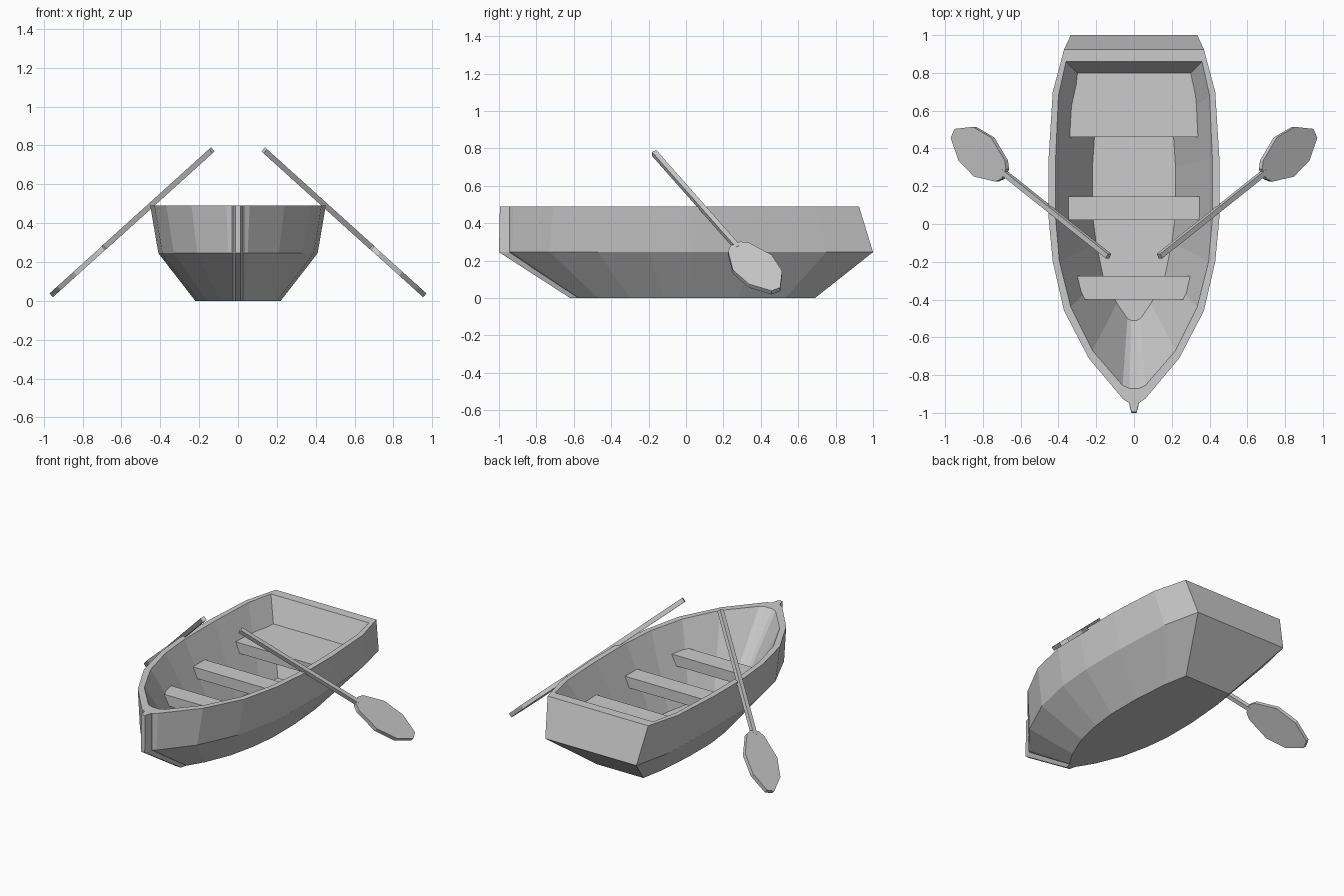
import bpy, bmesh
from mathutils import Vector, Matrix

if "Cube" in bpy.data.objects:
    bpy.data.objects.remove(bpy.data.objects["Cube"])


def loft(name, levels, matrix=None):
    """Closed solid through levels of (z, half outline); each outline is mirrored in x."""
    bm = bmesh.new()
    rings = []
    for z, half in levels:
        pts = half + [(-x, y) for x, y in reversed(half)]
        rings.append([bm.verts.new((x, y, z)) for x, y in pts])
    for a, b in zip(rings, rings[1:]):
        for i in range(len(a)):
            j = (i + 1) % len(a)
            bm.faces.new((a[i], a[j], b[j], b[i]))
    bm.faces.new(rings[0])
    bm.faces.new(rings[-1])
    if matrix:
        bm.transform(matrix)
    bmesh.ops.recalc_face_normals(bm, faces=bm.faces)
    me = bpy.data.meshes.new(name)
    bm.to_mesh(me)
    bm.free()
    ob = bpy.data.objects.new(name, me)
    bpy.context.collection.objects.link(ob)
    return ob


# Hull: half outlines run from stern to bow
floor = [(.19, .69), (.205, .53), (.22, .30), (.22, .05), (.20, -.10),
         (.165, -.27), (.09, -.42), (.035, -.50), (.015, -.51)]
inner_rim = [(.36, .86), (.40, .68), (.415, .35), (.415, .03), (.395, -.20),
             (.335, -.44), (.22, -.67), (.06, -.855), (.025, -.87)]
outer_rim = [(.37, .925), (.43, .70), (.452, .35), (.452, .03), (.43, -.20),
             (.37, -.46), (.24, -.71), (.06, -.925), (.03, -.945)]
chine = [(.335, 1.0), (.39, .75), (.41, .35), (.41, .04), (.39, -.20),
         (.33, -.47), (.21, -.73), (.05, -.93), (.03, -.945)]
bottom = [(.17, .69), (.20, .53), (.22, .28), (.22, .05), (.20, -.12),
          (.16, -.30), (.09, -.47), (.03, -.57), (.02, -.58)]
loft("hull", [(.04, floor), (.49, inner_rim), (.49, outer_rim),
              (.245, chine), (0, bottom)])

# Stem post wrapped round the bow
loft("stem", [(z, [(.033, back), (.025, front + .045), (.014, front)])
              for z, front, back in ((.49, -.995, -.91), (.245, -1.0, -.91), (0, -.62, -.55))])

# Seats
seats = {
    "stern_seat": [(.305, .80), (.335, .66), (.35, .46)],
    "middle_seat": [(.35, .145), (.35, .02)],
    "bow_seat": [(.30, -.275), (.293, -.33), (.26, -.40)],
}
for name, half in seats.items():
    loft(name, [(.26, half), (.33, half)])

# Oars: local y runs down the shaft, x across the blade, z through it
along = Vector((.639, .509, -.577)).normalized()
across = (Vector((0, 1, 0)) - along * along.y).normalized()
normal = across.cross(along)
frame = Matrix((across, along, normal)).transposed().to_4x4()
frame.translation = (.135, -.17, .775)

r = .014
shaft = [(r, 0), (r, .88)]
blade = [(.03, .855), (.065, .885), (.12, 1.03), (.103, 1.17), (.027, 1.278)]
for part in (loft("oar_shafts", [(-r, shaft), (r, shaft)], frame),
             loft("oar_blades", [(-.013, blade), (.013, blade)], frame)):
    part.modifiers.new("Mirror", 'MIRROR').use_clip = False
